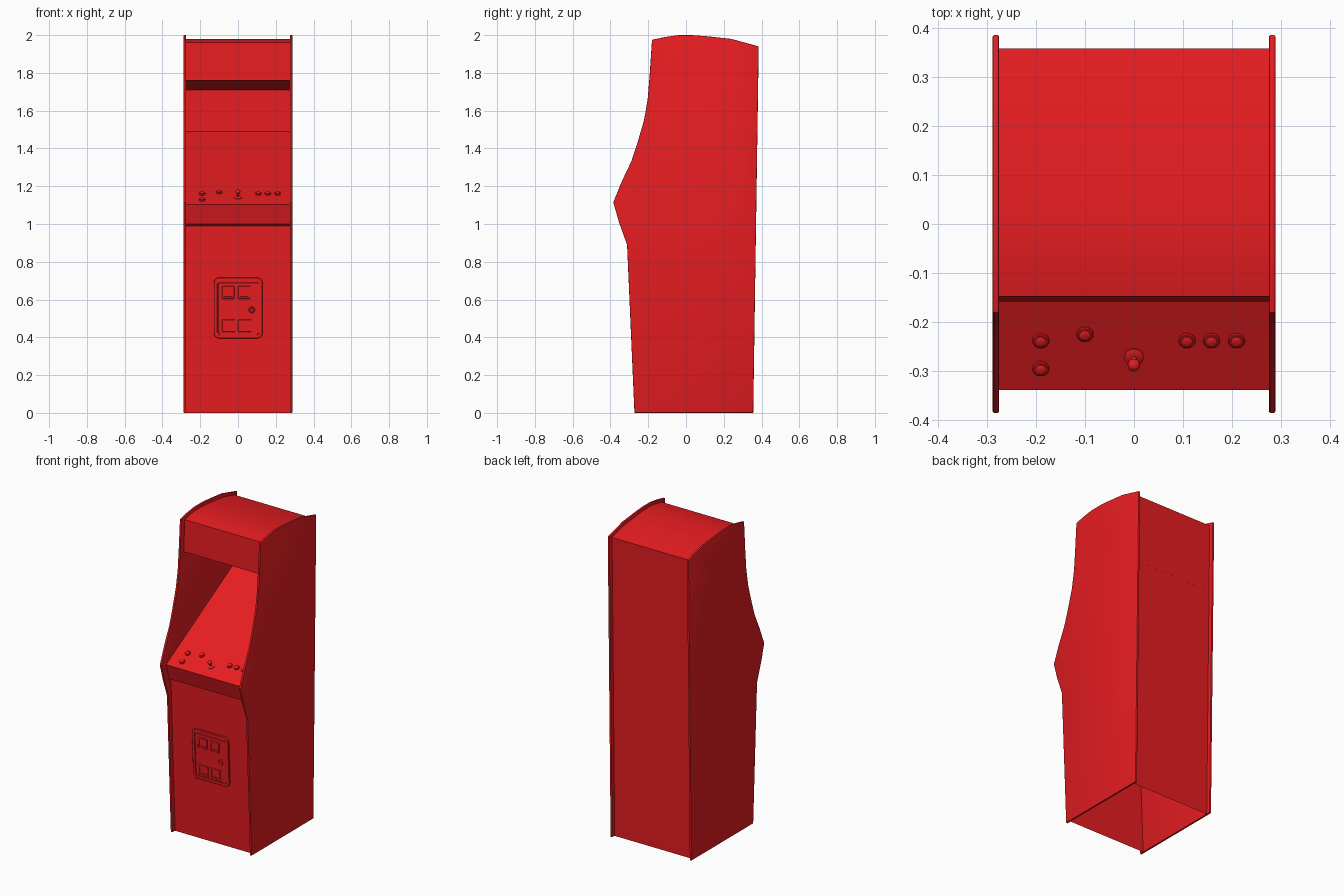
import bpy, bmesh, math
from mathutils import Vector, Matrix

if "Cube" in bpy.data.objects:
    bpy.data.objects.remove(bpy.data.objects["Cube"])

red = bpy.data.materials.new("red_paint")
red.diffuse_color = (0.8, 0.012, 0.015, 1)
red.use_nodes = True
red.node_tree.nodes["Principled BSDF"].inputs["Base Color"].default_value = red.diffuse_color


def finish(bm, name, matrix=None, angle=30):
    me = bpy.data.meshes.new(name)
    bm.to_mesh(me)
    bm.free()
    me.materials.append(red)
    me.shade_smooth()
    me.set_sharp_from_angle(angle=math.radians(angle))
    ob = bpy.data.objects.new(name, me)
    bpy.context.collection.objects.link(ob)
    if matrix:
        ob.matrix_world = matrix
    return ob


def frame(a, b):
    """Local frame on a sloped panel: x across, y up the slope, z outward."""
    v = Vector((0, b[0] - a[0], b[1] - a[1])).normalized()
    x = Vector((1, 0, 0))
    m = Matrix((x, v, x.cross(v))).transposed().to_4x4()
    m.translation = (0, a[0], a[1])
    return m


def plate(name, m, u0, u1, v0, v1, base, top, radius, inset=0, sink=0):
    """Rounded plate standing on a panel, optionally with a recessed face."""
    bm = bmesh.new()
    pts = []
    corners = [(u1, v1, -1, -1), (u0, v1, 1, -1), (u0, v0, 1, 1), (u1, v0, -1, 1)]
    for k, (u, v, su, sv) in enumerate(corners):
        for i in range(5):
            t = math.pi / 2 * (k + i / 4)
            pts.append((u + su * radius + radius * math.cos(t),
                        v + sv * radius + radius * math.sin(t)))
    face = bm.faces.new([bm.verts.new((u, v, base)) for u, v in pts])
    ext = bmesh.ops.extrude_face_region(bm, geom=[face])["geom"]
    cap = [f for f in ext if isinstance(f, bmesh.types.BMFace)][0]
    for vert in cap.verts:
        vert.co.z = top
    # chamfered rim, then the recess
    bmesh.ops.inset_region(bm, faces=[cap], thickness=0.002, depth=0.002)
    if inset:
        bmesh.ops.inset_region(bm, faces=[cap], thickness=inset)
        bmesh.ops.inset_region(bm, faces=[cap], thickness=0.001, depth=-sink)
    bmesh.ops.recalc_face_normals(bm, faces=bm.faces)
    return finish(bm, name, m)


def lathe(name, m, u, v, profile, sides=16):
    """Turned part with (radius, height) rings, capped at the top."""
    bm = bmesh.new()
    rings = [[bm.verts.new((u + r * math.cos(2 * math.pi * i / sides),
                            v + r * math.sin(2 * math.pi * i / sides), h))
              for i in range(sides)] for r, h in profile]
    for lo, hi in zip(rings, rings[1:]):
        for i in range(sides):
            j = (i + 1) % sides
            bm.faces.new((lo[i], lo[j], hi[j], hi[i]))
    bm.faces.new(rings[-1])
    return finish(bm, name, m, 40)


# side panels
side = [(-.273, 0), (-.312, .89), (-.355, 1.01), (-.385, 1.115), (-.34, 1.225),
        (-.288, 1.335), (-.257, 1.43), (-.222, 1.55), (-.203, 1.66), (-.193, 1.78),
        (-.18, 1.975), (-.11, 1.99), (-.04, 2.0), (.03, 2.0), (.10, 1.995),
        (.24, 1.98), (.385, 1.94), (.356, 0)]
bm = bmesh.new()
f = bm.faces.new([bm.verts.new((.275, y, z)) for y, z in side])
ext = bmesh.ops.extrude_face_region(bm, geom=[f])["geom"]
for v in ext:
    if isinstance(v, bmesh.types.BMVert):
        v.co.x = .288
rim = [e for e in bm.edges if abs(e.verts[0].co.x - e.verts[1].co.x) < 1e-5]
bmesh.ops.recalc_face_normals(bm, faces=bm.faces)
bmesh.ops.bevel(bm, geom=rim, offset=.003, segments=2, profile=.5, affect='EDGES')
panels = finish(bm, "side_panels")
panels.modifiers.new("mirror", 'MIRROR')

# cabinet shell: front, control deck, screen recess, marquee, roof and back, open below
front_a, front_b = (-.245, 0), (-.288, .99)
deck_a, deck_b = (-.338, 1.103), (.352, 1.49)
shell = [front_a, front_b, (-.307, 1.0), deck_a, deck_b, (.353, 1.71),
         (-.158, 1.76), (-.148, 1.962), (-.09, 1.974), (-.04, 1.98), (.03, 1.98),
         (.10, 1.975), (.24, 1.958), (.358, 1.928), (.331, 0)]
bm = bmesh.new()
rows = [[bm.verts.new((x, y, z)) for x in (-.276, .276)] for y, z in shell]
for p, q in zip(rows, rows[1:]):
    bm.faces.new((p[0], p[1], q[1], q[0]))
finish(bm, "cabinet_shell", angle=20)

# control deck buttons
deck = frame(deck_a, deck_b)
slope = deck.col[1].y
button = [(.017, 0), (.017, .003), (.015, .005), (.012, .005), (.012, .009),
          (.009, .011), (.004, .012)]
spots = [(-.19, -.237), (-.19, -.294), (-.10, -.224), (.108, -.237), (.158, -.237), (.209, -.237)]
for i, (x, y) in enumerate(spots):
    lathe(f"button_{i + 1}", deck, x, (y - deck_a[0]) / slope, button)

# joystick: base disc, shaft and ball
stick = [(.02, 0), (.02, .003), (.017, .005), (.005, .006), (.005, .022)]
for i in range(1, 8):
    t = math.pi * (-.38 + .85 * i / 7)
    stick.append((.013 * math.cos(t), .034 + .013 * math.sin(t)))
lathe("joystick", deck, 0, (-.271 - deck_a[0]) / slope, stick)

# coin door on the front panel
front = frame(front_a, front_b)
plate("coin_door_frame", front, -.128, .13, .395, .718, 0, .010, .03, .016, .006)
plate("coin_door", front, -.105, .115, .42, .692, .002, .010, .012)
for side_name, u in (("left", -.085), ("right", .0)):
    plate(f"coin_slot_{side_name}", front, u, u + .067, .605, .672, .008, .016, .006, .009, .006)
    plate(f"coin_return_{side_name}", front, u, u + .07, .43, .495, .008, .015, .004, .007, .008)
lathe("coin_door_lock", front, .073, .547,
      [(.017, .008), (.017, .015), (.014, .018), (.009, .018), (.008, .016)])
